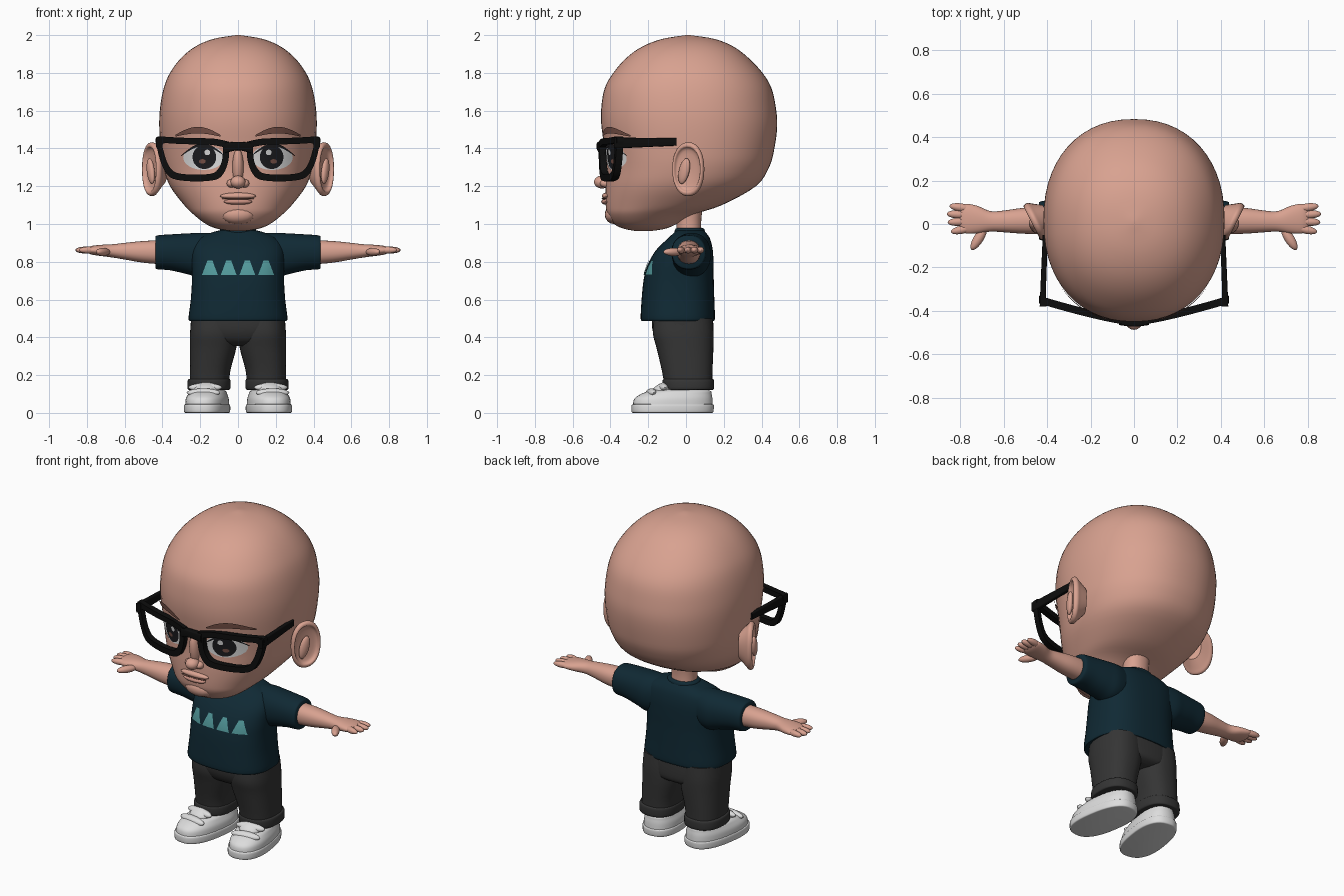
import bpy, bmesh, math
from mathutils import Matrix, Vector
from mathutils.bvhtree import BVHTree

if "Cube" in bpy.data.objects:
    bpy.data.objects.remove(bpy.data.objects["Cube"])


def material(name, r, g, b):
    m = bpy.data.materials.new(name)
    m.use_nodes = True
    m.diffuse_color = (r, g, b, 1)
    m.node_tree.nodes["Principled BSDF"].inputs["Base Color"].default_value = (r, g, b, 1)
    return m


SKIN = material("skin", 0.69, 0.36, 0.28)
LIP = material("lip pink", 0.58, 0.28, 0.22)
BROW = material("brow brown", 0.19, 0.085, 0.065)
SHIRT = material("navy shirt", 0.005, 0.022, 0.034)
TEAL = material("teal print", 0.085, 0.32, 0.33)
CLOTH = material("charcoal cloth", 0.035, 0.035, 0.035)
SHOE = material("shoe white", 0.72, 0.72, 0.72)
BLACK = material("frame black", 0.004, 0.004, 0.004)
EYE = material("eye white", 0.75, 0.75, 0.75)
IRIS = material("iris dark", 0.012, 0.012, 0.014)


def finish(name, bm, mat, mirror=False, matrix=None, solid=True):
    if matrix:
        bm.transform(matrix)
    if solid:
        bmesh.ops.recalc_face_normals(bm, faces=bm.faces)
    me = bpy.data.meshes.new(name)
    bm.to_mesh(me)
    bm.free()
    me.polygons.foreach_set("use_smooth", [True] * len(me.polygons))
    me.set_sharp_from_angle(angle=math.radians(42))
    me.materials.append(mat)
    ob = bpy.data.objects.new(name, me)
    bpy.context.collection.objects.link(ob)
    if mirror:
        ob.modifiers.new("Mirror", 'MIRROR').use_mirror_merge = False
    return ob


def spline(rows, k=4):
    """Catmull-Rom interpolation of whole rows of numbers."""
    out = []
    for i in range(len(rows) - 1):
        a, b, c, d = rows[max(i - 1, 0)], rows[i], rows[i + 1], rows[min(i + 2, len(rows) - 1)]
        for j in range(k):
            t = j / k
            out.append([q + 0.5 * t * (r - p + t * (2 * p - 5 * q + 4 * r - s + t * (3 * (q - r) + s - p)))
                        for p, q, r, s in zip(a, b, c, d)])
    return out + [list(rows[-1])]


def loft(name, rings, mat, axis='z', p=2.2, n=40, k=4, **kw):
    """Rings are (along, centre, half width, low edge, high edge)."""
    bm = bmesh.new()
    loops = []
    for t, u, ru, v0, v1 in spline(rings, k):
        loop = []
        for i in range(n):
            a = math.tau * i / n
            c, s = math.cos(a), math.sin(a)
            x = u + ru * math.copysign(abs(c) ** (2 / p), c)
            y = (v0 + v1) / 2 + (v1 - v0) / 2 * math.copysign(abs(s) ** (2 / p), s)
            loop.append(bm.verts.new((x, y, t) if axis == 'z' else (t, x, y)))
        loops.append(loop)
    for A, B in zip(loops, loops[1:]):
        for i in range(n):
            j = (i + 1) % n
            bm.faces.new((A[i], A[j], B[j], B[i]))
    bm.faces.new(loops[0][::-1])
    bm.faces.new(loops[-1])
    return finish(name, bm, mat, **kw)


def ellipsoid(name, centre, half, mat, rot=(0, 0, 0), mirror=False):
    bm = bmesh.new()
    bmesh.ops.create_uvsphere(bm, u_segments=20, v_segments=12, radius=1)
    turn = Matrix.Identity(3)
    for ax, deg in zip('XYZ', rot):
        turn = Matrix.Rotation(math.radians(deg), 3, ax) @ turn
    m = Matrix.Translation(centre) @ turn.to_4x4() @ Matrix.Diagonal((*half, 1))
    return finish(name, bm, mat, mirror, m)


def patch(name, target, f, lift, mat, nu=6, nv=24, mirror=False):
    """Thin painted plate: grid f(u, v) -> (x, z), projected on the target's front."""
    me = target.data
    tree = BVHTree.FromPolygons([v.co for v in me.vertices], [list(q.vertices) for q in me.polygons])
    bm = bmesh.new()
    grid = []
    for i in range(nu + 1):
        row = []
        for j in range(nv + 1):
            x, z = f(i / nu, j / nv)
            hit = tree.ray_cast(Vector((x, -2, z)), Vector((0, 1, 0)))
            row.append(bm.verts.new(hit[0] + hit[1] * math.copysign(lift, -hit[1].y)))
        grid.append(row)
    for A, B in zip(grid, grid[1:]):
        for j in range(nv):
            bm.faces.new((A[j], A[j + 1], B[j + 1], B[j]))
    bmesh.ops.remove_doubles(bm, verts=bm.verts, dist=0.0002)
    bm.normal_update()
    for face in bm.faces:
        if face.normal.y > 0:
            face.normal_flip()
    return finish(name, bm, mat, mirror, solid=False)


def oval(cx, cz, rx, rz):
    return lambda u, v: (cx + rx * u * math.cos(math.tau * v), cz + rz * u * math.sin(math.tau * v))


def arch(x0, x1, z, rise, thick):
    return lambda u, v: (x0 + (x1 - x0) * v,
                         z + rise * math.sin(math.pi * v) + (u - 0.5) * thick * math.sin(math.pi * (0.08 + 0.84 * v)))


# Head and neck
head = loft("head", [
    (0.962, 0, 0.03, -0.26, -0.19), (0.975, 0, 0.11, -0.33, -0.11), (1.0, 0, 0.17, -0.38, -0.05),
    (1.05, 0, 0.235, -0.415, 0.04), (1.1, 0, 0.285, -0.425, 0.19), (1.2, 0, 0.36, -0.425, 0.37),
    (1.3, 0, 0.395, -0.42, 0.44), (1.4, 0, 0.41, -0.43, 0.468), (1.52, 0, 0.417, -0.448, 0.483),
    (1.62, 0, 0.412, -0.448, 0.475), (1.72, 0, 0.393, -0.43, 0.452), (1.8, 0, 0.36, -0.385, 0.405),
    (1.88, 0, 0.3, -0.315, 0.33), (1.94, 0, 0.225, -0.23, 0.25), (1.98, 0, 0.13, -0.125, 0.15),
    (2.0, 0, 0.01, 0.0, 0.02)], SKIN, n=56)
loft("neck", [(0.88, 0, 0.08, -0.05, 0.09), (1.0, 0, 0.073, -0.05, 0.08), (1.1, 0, 0.08, -0.06, 0.09)], SKIN)

# Ears with a raised rim and a hollow bowl
ear_place = Matrix.Translation((0.45, 0.015, 1.29)) @ Matrix.Rotation(math.radians(-27), 4, 'Z')
loft("ears", [(x, 0, 0.092 * s, -0.142 * s, 0.142 * s) for x, s in
              ((-0.06, 0.55), (-0.02, 0.85), (0.0, 1), (0.018, 0.97), (0.022, 0.85), (0.004, 0.7), (-0.004, 0.1))],
     SKIN, axis='x', n=28, mirror=True, matrix=ear_place)
ellipsoid("ear_folds", (0.462, -0.01, 1.28), (0.018, 0.03, 0.07), SKIN, rot=(-15, 0, -27), mirror=True)

# Nose and mouth
ellipsoid("nose_bridge", (0, -0.418, 1.3), (0.03, 0.04, 0.1), SKIN, rot=(8, 0, 0))
ellipsoid("nose_tip", (0, -0.445, 1.222), (0.04, 0.042, 0.034), SKIN)
ellipsoid("nostrils", (0.036, -0.425, 1.215), (0.024, 0.03, 0.022), SKIN, mirror=True)
ellipsoid("upper_lip", (0, -0.423, 1.148), (0.095, 0.022, 0.018), SKIN)
ellipsoid("lower_lip", (0, -0.425, 1.118), (0.075, 0.024, 0.016), LIP)
ellipsoid("mouth_line", (0, -0.434, 1.134), (0.085, 0.013, 0.004), BROW)
ellipsoid("chin", (0, -0.38, 1.05), (0.09, 0.05, 0.05), SKIN)

# Eyes and brows
patch("eye_whites", head, oval(0.18, 1.352, 0.108, 0.066), 0.003, EYE, mirror=True)
patch("irises", head, oval(0.176, 1.355, 0.062, 0.064), 0.005, IRIS, mirror=True)
patch("eye_glints", head, oval(0.16, 1.38, 0.015, 0.015), 0.007, EYE, nu=2, mirror=True)
patch("iris_glows", head, oval(0.186, 1.332, 0.018, 0.012), 0.007, BROW, nu=2, mirror=True)
patch("lash_lines", head, arch(0.07, 0.295, 1.362, 0.058, 0.016), 0.008, IRIS, nu=2, mirror=True)
patch("eyebrows", head, arch(0.09, 0.325, 1.468, 0.03, 0.034), 0.009, BROW, nu=3, mirror=True)


# Glasses
def wrap(x):
    return -0.468 + 0.1 * (abs(x) / 0.43) ** 1.3


corners = [(0.045, 1.435), (0.13, 1.452), (0.25, 1.455), (0.36, 1.46), (0.432, 1.46), (0.428, 1.40), (0.402, 1.31),
           (0.36, 1.248), (0.28, 1.228), (0.16, 1.228), (0.09, 1.25), (0.052, 1.33)]
rim = spline(corners + corners[:1])[:-1]
bm = bmesh.new()
loops = []
for x, z in rim:
    xi, zi = 0.235 + (x - 0.235) * 0.82, 1.344 + (z - 1.344) * 0.7
    loops.append([bm.verts.new(c) for c in ((x, wrap(x), z), (xi, wrap(xi), zi),
                                            (xi, wrap(xi) + 0.036, zi), (x, wrap(x) + 0.036, z))])
for i, A in enumerate(loops):
    B = loops[(i + 1) % len(loops)]
    for j in range(4):
        bm.faces.new((A[j], A[(j + 1) % 4], B[(j + 1) % 4], B[j]))
finish("glasses_rims", bm, BLACK, mirror=True)
loft("glasses_bridge", [(-0.07, -0.447, 0.018, 1.375, 1.43), (0, -0.455, 0.018, 1.39, 1.435),
                        (0.07, -0.447, 0.018, 1.375, 1.43)], BLACK, axis='x', p=5, n=24)
# Temples are lofted upright, then laid back along y
loft("glasses_temples", [(-0.38, 0.418, 0.016, -1.46, -1.4), (-0.3, 0.418, 0.013, -1.457, -1.403),
                         (-0.05, 0.408, 0.012, -1.455, -1.415)], BLACK, p=5, n=24, mirror=True,
     matrix=Matrix(((1, 0, 0, 0), (0, 0, 1, 0), (0, -1, 0, 0), (0, 0, 0, 1))))

# Shirt with sleeves, collar and print
shirt = loft("shirt_body", [
    (0.488, 0, 0.252, -0.23, 0.145), (0.5, 0, 0.262, -0.24, 0.153), (0.6, 0, 0.25, -0.235, 0.15),
    (0.7, 0, 0.244, -0.225, 0.147), (0.78, 0, 0.246, -0.205, 0.146), (0.86, 0, 0.245, -0.16, 0.142),
    (0.92, 0, 0.215, -0.1, 0.128), (0.955, 0, 0.14, -0.062, 0.105), (0.968, 0, 0.085, -0.048, 0.09)],
    SHIRT, p=2.6, n=48)
loft("sleeves", [(0.08, 0.03, 0.075, 0.75, 0.95), (0.2, 0.03, 0.1, 0.72, 0.953), (0.27, 0.025, 0.1, 0.735, 0.95),
                 (0.36, 0.018, 0.095, 0.755, 0.945), (0.425, 0.015, 0.09, 0.76, 0.94),
                 (0.438, 0.015, 0.083, 0.768, 0.932)], SHIRT, axis='x', mirror=True)
loft("collar", [(0.945, 0, 0.1, -0.064, 0.103), (0.97, 0, 0.094, -0.058, 0.098), (0.978, 0, 0.08, -0.05, 0.09)], SHIRT)
for i in range(4):
    cx = -0.147 + i * 0.098
    patch(f"print_peak_{i + 1}", shirt,
          lambda u, v: (cx + (u - 0.5) * (0.082 - 0.056 * v), 0.73 + 0.075 * v), 0.005, TEAL, nu=4, nv=6)

# Arms, hands, fingers and thumbs
loft("arms", [(0.38, 0.015, 0.062, 0.785, 0.915), (0.5, 0.015, 0.06, 0.795, 0.91), (0.6, 0.012, 0.05, 0.812, 0.9),
              (0.66, 0.012, 0.047, 0.822, 0.893), (0.72, 0.02, 0.063, 0.83, 0.89), (0.775, 0.025, 0.068, 0.838, 0.884),
              (0.8, 0.025, 0.05, 0.85, 0.875)], SKIN, axis='x', mirror=True)
for label, x, y, turn in (("little", 0.798, 0.076, 8), ("ring", 0.81, 0.044, 3),
                          ("middle", 0.806, 0.01, -3), ("index", 0.792, -0.026, -12)):
    ellipsoid(label + "_fingers", (x, y, 0.862), (0.052, 0.019, 0.018), SKIN, rot=(0, 0, turn), mirror=True)
ellipsoid("thumbs", (0.715, -0.066, 0.852), (0.062, 0.023, 0.021), SKIN, rot=(0, 0, -58), mirror=True)

# Trousers with rolled cuffs
loft("trouser_hips", [(0.355, 0, 0.1, -0.1, 0.1), (0.38, 0, 0.2, -0.15, 0.14), (0.44, 0, 0.248, -0.178, 0.146),
                      (0.53, 0, 0.245, -0.18, 0.14)], CLOTH, p=2.6)
loft("trouser_legs", [(0.13, 0.152, 0.104, -0.112, 0.138), (0.22, 0.148, 0.107, -0.127, 0.14),
                      (0.34, 0.132, 0.122, -0.155, 0.145), (0.42, 0.128, 0.126, -0.175, 0.146),
                      (0.5, 0.125, 0.122, -0.17, 0.14)], CLOTH, p=2.4, mirror=True)
loft("trouser_cuffs", [(0.122, 0.154, 0.1, -0.112, 0.138), (0.128, 0.154, 0.113, -0.122, 0.148),
                       (0.172, 0.153, 0.113, -0.124, 0.148), (0.18, 0.152, 0.104, -0.114, 0.14)],
     CLOTH, p=2.4, mirror=True)

# Ankles and strapped shoes, toes turned outwards
loft("ankles", [(0.07, 0.152, 0.065, -0.05, 0.1), (0.2, 0.152, 0.065, -0.05, 0.1)], SKIN, mirror=True)
toe_out = Matrix.Translation((0.152, 0, 0)) @ Matrix.Rotation(math.radians(9), 4, 'Z')
loft("shoe_soles", [(0, 0, 0.106, -0.28, 0.135), (0.006, 0, 0.114, -0.29, 0.145), (0.04, 0, 0.114, -0.29, 0.147),
                    (0.046, 0, 0.107, -0.282, 0.14)], SHOE, p=2.5, mirror=True, matrix=toe_out)
loft("shoe_uppers", [(0.04, 0, 0.11, -0.283, 0.142), (0.075, 0, 0.107, -0.275, 0.14), (0.1, 0, 0.097, -0.24, 0.136),
                     (0.115, 0, 0.088, -0.2, 0.132), (0.125, 0, 0.07, -0.16, 0.11)],
     SHOE, p=2.4, mirror=True, matrix=toe_out)
ellipsoid("shoe_tongues", (0.17, -0.115, 0.128), (0.068, 0.07, 0.034), SHOE, rot=(22, 0, 9), mirror=True)
for label, y, z in (("front", -0.185, 0.107), ("back", -0.125, 0.135)):
    ellipsoid(label + "_shoe_straps", (0.155 - 0.15 * y, y, z), (0.09, 0.026, 0.022), SHOE,
              rot=(25, 0, 9), mirror=True)
